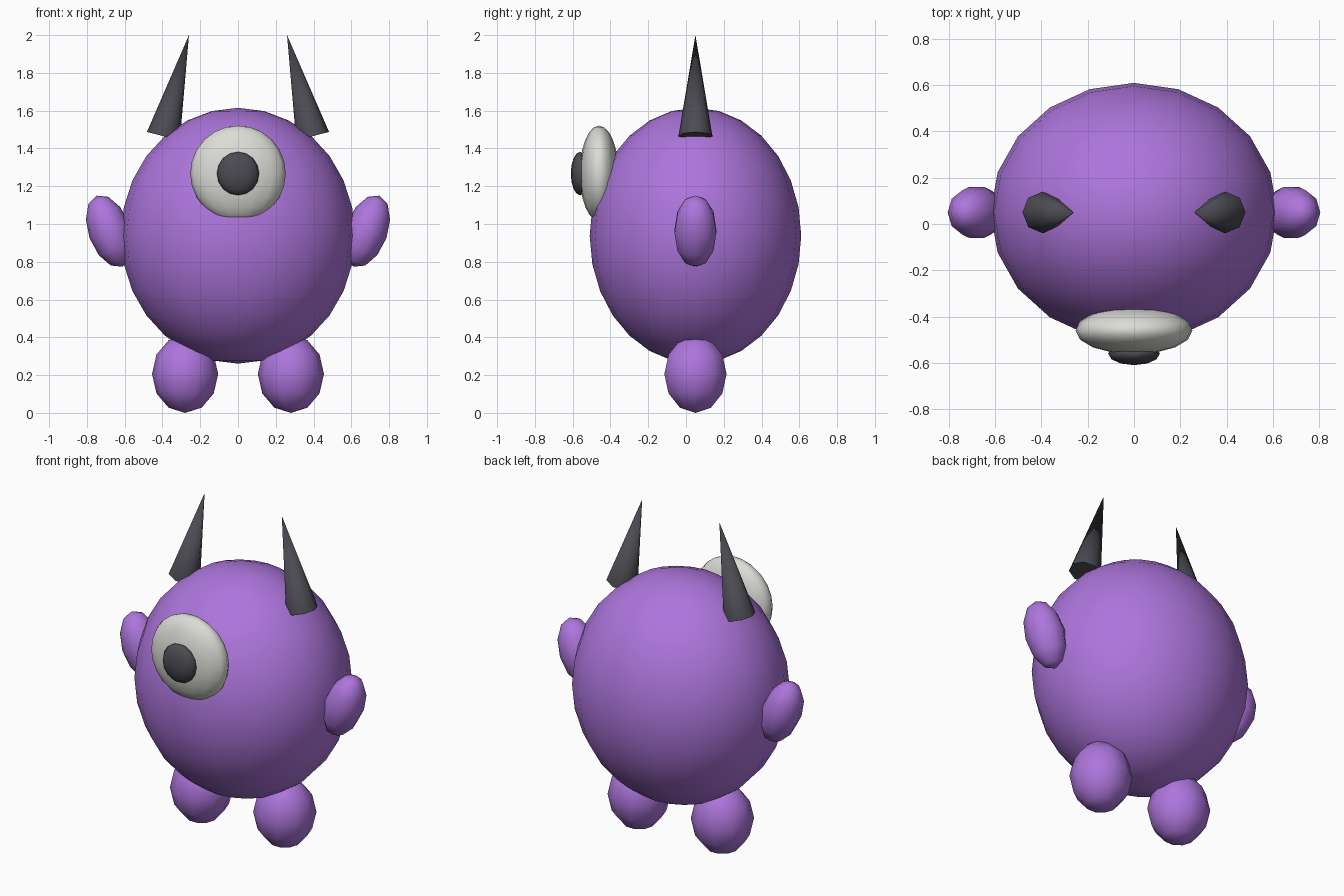
import bpy, bmesh, math
from mathutils import Matrix, Vector

if "Cube" in bpy.data.objects:
    bpy.data.objects.remove(bpy.data.objects["Cube"], do_unlink=True)


def material(name, rgb):
    mat = bpy.data.materials.new(name)
    mat.use_nodes = True
    color = (*rgb, 1.0)
    mat.diffuse_color = color
    mat.node_tree.nodes["Principled BSDF"].inputs["Base Color"].default_value = color
    return mat


PURPLE = material("purple skin", (0.42, 0.18, 0.72))
WHITE = material("eye white", (0.72, 0.72, 0.68))
CHARCOAL = material("charcoal", (0.07, 0.07, 0.085))


def add_part(name, bm, mat, location, tilt=0.0):
    """Turn a bmesh into a smooth object, tilted about the y axis."""
    mesh = bpy.data.meshes.new(name)
    bm.to_mesh(mesh)
    bm.free()
    mesh.materials.append(mat)
    obj = bpy.data.objects.new(name, mesh)
    bpy.context.collection.objects.link(obj)
    obj.location = location
    obj.rotation_euler.y = tilt
    bpy.ops.object.select_all(action="DESELECT")
    obj.select_set(True)
    bpy.context.view_layer.objects.active = obj
    bpy.ops.object.shade_smooth_by_angle(angle=math.radians(65))
    return obj


def ellipsoid(name, mat, location, radii, segments, rings, tilt=0.0):
    bm = bmesh.new()
    # The quarter turn puts a vertex of each ring on the x axis
    turn = Matrix.Rotation(math.pi / 2, 4, "Z")
    bmesh.ops.create_uvsphere(bm, u_segments=segments, v_segments=rings,
                              radius=1, matrix=turn)
    bmesh.ops.scale(bm, vec=Vector(radii), verts=bm.verts)
    return add_part(name, bm, mat, location, tilt)


def horn(name, location, radius, height, tilt):
    bm = bmesh.new()
    # Base sits at the object origin
    bmesh.ops.create_cone(bm, cap_ends=True, segments=8, radius1=radius, radius2=0,
                          depth=height, matrix=Matrix.Translation((0, 0, height / 2)))
    return add_part(name, bm, CHARCOAL, location, tilt)


# Body and single eye
ellipsoid("body", PURPLE, (0, 0.05, 0.938), (0.62, 0.56, 0.677), 20, 14)
ellipsoid("eyeball", WHITE, (0, -0.46, 1.268), (0.253, 0.103, 0.253), 16, 12)
ellipsoid("pupil", CHARCOAL, (0, -0.56, 1.267), (0.112, 0.05, 0.115), 12, 8)

# Paired limbs and horns
for side, s in (("left", 1), ("right", -1)):
    ellipsoid(side + "_arm", PURPLE, (0.68 * s, 0.05, 0.962), (0.112, 0.116, 0.2),
              10, 6, math.radians(20) * s)
    ellipsoid(side + "_foot", PURPLE, (0.28 * s, 0.05, 0.206), (0.175, 0.173, 0.206), 10, 6)
    horn(side + "_horn", (0.395 * s, 0.05, 1.465), 0.09, 0.552, -math.radians(14.2) * s)
